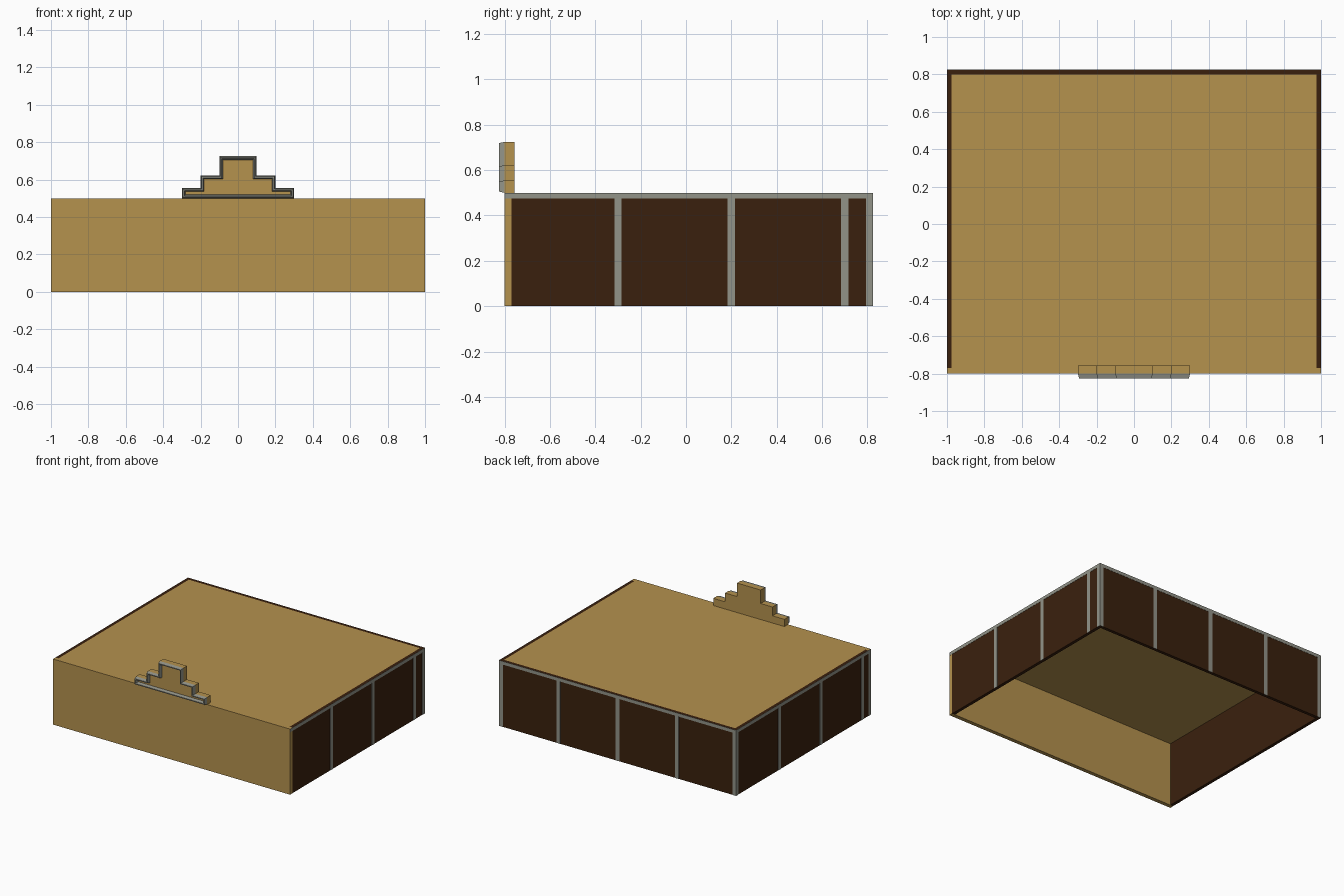
import bpy, bmesh
from mathutils import Vector

if "Cube" in bpy.data.objects:
    bpy.data.objects.remove(bpy.data.objects["Cube"])


def material(name, rgb):
    m = bpy.data.materials.new(name)
    m.diffuse_color = (*rgb, 1)
    m.use_nodes = True
    m.node_tree.nodes["Principled BSDF"].inputs["Base Color"].default_value = m.diffuse_color
    return m


TAN = material("tan plaster", (0.462, 0.287, 0.076))
DARK = material("dark brown panel", (0.042, 0.0145, 0.004))
GREY = material("grey trim", (0.29, 0.295, 0.25))


def finish(name, bm, mat):
    bmesh.ops.recalc_face_normals(bm, faces=bm.faces)
    me = bpy.data.meshes.new(name)
    bm.to_mesh(me)
    bm.free()
    me.materials.append(mat)
    ob = bpy.data.objects.new(name, me)
    bpy.context.collection.objects.link(ob)
    return ob


def box(name, mat, x, y, z):
    bm = bmesh.new()
    bmesh.ops.create_cube(bm, size=1)
    for v in bm.verts:
        v.co = [(r[0] + r[1]) / 2 + c * (r[1] - r[0]) for c, r in zip(v.co, (x, y, z))]
    return finish(name, bm, mat)


# Main shell, open underneath
H, T, P = 0.5, 0.025, 0.0015      # height, wall thickness, trim plate thickness
box("front_wall", TAN, (-1 + P / 2, 1 - P / 2), (-0.8, -0.77), (0, H))
box("roof", TAN, (-1 + T, 1 - T), (-0.78, 0.8), (H - 0.01, H))
box("back_wall", DARK, (-1 + P, 1 - P), (0.8, 0.825 - P), (0, H))
for name, s in (("right", 1), ("left", -1)):
    box(name + "_wall", DARK, sorted((s * (1 - T), s * (1 - P))), (-0.77, 0.8), (0, H))

# Trim strips on the side walls: a top rail and posts
W = 0.016
for name, s in (("right", 1), ("left", -1)):
    xs = sorted((s * (1 - P), s))
    box(name + "_top_rail", GREY, xs, (-0.8, 0.825), (H - 0.025, H))
    for i, y in enumerate((-0.3, 0.2, 0.7)):
        box(f"{name}_post_{i}", GREY, xs, (s * y - W, s * y + W), (0, H - 0.025))
    box(name + "_back_post", GREY, xs, (0.793, 0.825), (0, H - 0.025))
box("left_front_post", GREY, (-1, -1 + P), (-0.8, -0.77), (0, H - 0.025))

# Trim strips on the back wall
ys = (0.825 - P, 0.825)
box("back_top_rail", GREY, (-1, 1), ys, (H - 0.025, H))
for i, x in enumerate((-1 + W, -0.5, 0, 0.5, 1 - W)):
    box(f"back_post_{i}", GREY, (x - W, x + W), ys, (0, H - 0.025))

# Stepped crest above the front wall
half = [(0.3, 0.5), (0.3, 0.555), (0.2, 0.555), (0.2, 0.622), (0.1, 0.622), (0.1, 0.725)]
outline = [Vector(p) for p in half] + [Vector((-x, z)) for x, z in reversed(half)]


def inset(points, d):
    # mitred inset of a counter-clockwise right-angled outline
    out = []
    for i, p in enumerate(points):
        a = (p - points[i - 1]).normalized()
        b = (points[(i + 1) % len(points)] - p).normalized()
        out.append(p + d * (Vector((-a.y, a.x)) + Vector((-b.y, b.x))))
    return out


def rings(bm, sections):
    return [[bm.verts.new((p.x, y, p.y)) for p in inset(outline, d)] for d, y in sections]


def bridge(bm, a, b):
    n = len(a)
    for i in range(n):
        j = (i + 1) % n
        bm.faces.new((a[i], a[j], b[j], b[i]))


# Crest body
bm = bmesh.new()
front, back = rings(bm, ((0, -0.8), (0, -0.757)))
bridge(bm, front, back)
bm.faces.new(front)
bm.faces.new(back)
finish("crest_body", bm, TAN)

# Raised bevelled frame around the crest front
bm = bmesh.new()
loops = rings(bm, ((0, -0.8), (0.006, -0.825), (0.013, -0.825), (0.019, -0.8)))
for i in range(4):
    bridge(bm, loops[i], loops[(i + 1) % 4])
finish("crest_frame", bm, GREY)
